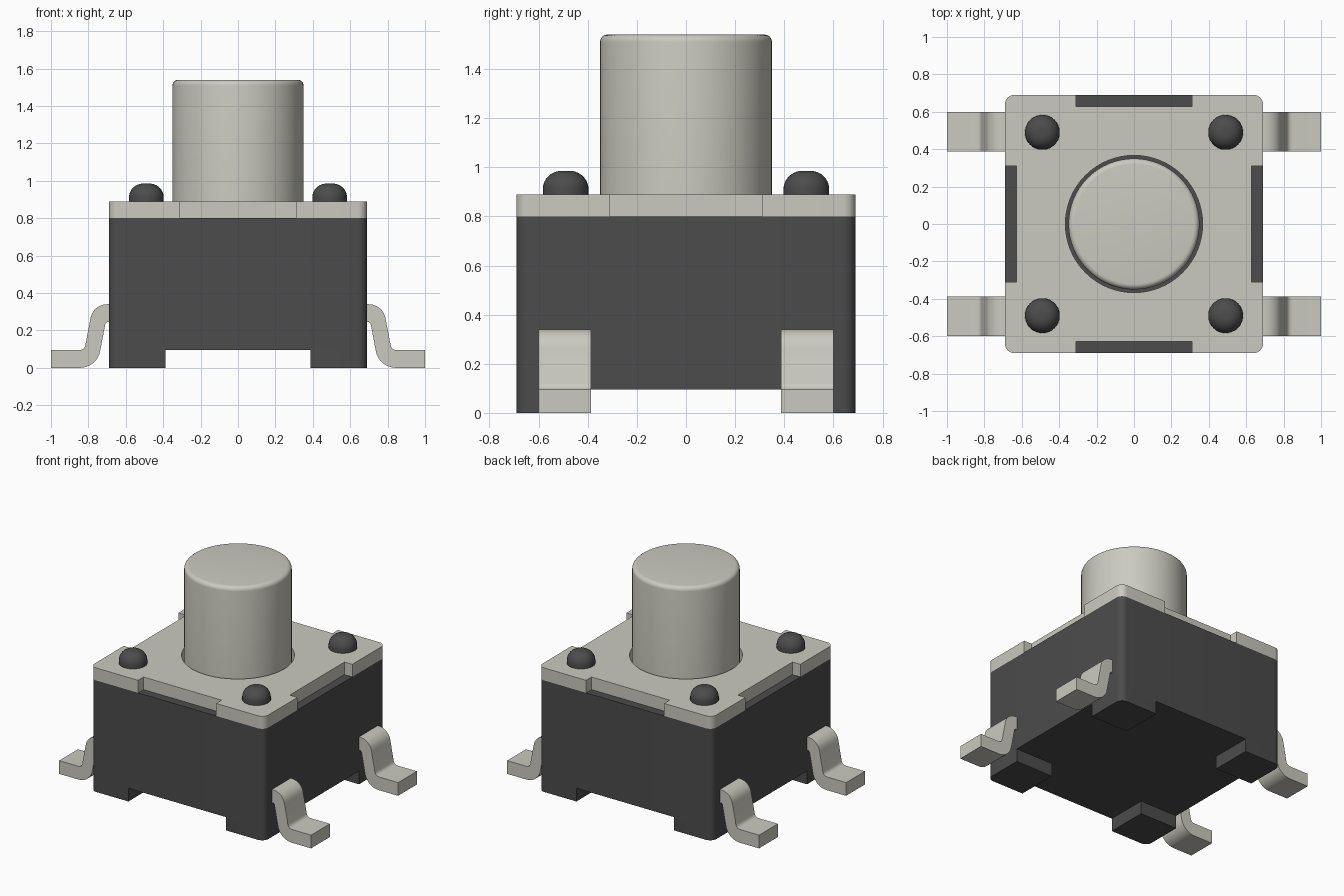
import bpy, bmesh, math
from mathutils import Matrix

if "Cube" in bpy.data.objects:
    bpy.data.objects.remove(bpy.data.objects["Cube"], do_unlink=True)


def material(name, rgb):
    m = bpy.data.materials.new(name)
    m.use_nodes = True
    m.diffuse_color = (*rgb, 1)
    m.node_tree.nodes["Principled BSDF"].inputs["Base Color"].default_value = (*rgb, 1)
    return m


METAL = material("warm grey metal", (0.60, 0.592, 0.525))
PLASTIC = material("dark plastic", (0.072, 0.072, 0.072))


def arc(cx, cy, r, a0, a1, n=8):
    """Points along a circular arc, angles in degrees."""
    angles = [math.radians(a0 + (a1 - a0) * i / n) for i in range(n + 1)]
    return [(cx + r * math.cos(a), cy + r * math.sin(a)) for a in angles]


def finish(name, bm, mat):
    bmesh.ops.recalc_face_normals(bm, faces=bm.faces[:])
    mesh = bpy.data.meshes.new(name)
    bm.to_mesh(mesh)
    bm.free()
    mesh.materials.append(mat)
    ob = bpy.data.objects.new(name, mesh)
    bpy.context.collection.objects.link(ob)
    bpy.ops.object.select_all(action="DESELECT")
    ob.select_set(True)
    bpy.context.view_layer.objects.active = ob
    bpy.ops.object.shade_smooth_by_angle(angle=math.radians(35))
    return ob


def prism(name, loops, z0, z1, mat, transform=Matrix()):
    """Extrude an outline (further loops are holes) from z0 to z1."""
    bm = bmesh.new()
    edges = []
    for loop in loops:
        vs = [bm.verts.new((x, y, z0)) for x, y in loop]
        if len(loops) == 1:
            bm.faces.new(vs)
        else:
            edges += [bm.edges.new((vs[i - 1], vs[i])) for i in range(len(vs))]
    if edges:
        bmesh.ops.triangle_fill(bm, edges=edges, use_beauty=True)
    ret = bmesh.ops.extrude_face_region(bm, geom=bm.faces[:], use_keep_orig=True)
    top = [g for g in ret["geom"] if isinstance(g, bmesh.types.BMVert)]
    bmesh.ops.translate(bm, verts=top, vec=(0, 0, z1 - z0))
    bmesh.ops.transform(bm, matrix=transform, verts=bm.verts[:])
    return finish(name, bm, mat)


def lathe(name, profile, mat, x=0, y=0, steps=64):
    """Revolve (radius, height) points about a vertical axis."""
    bm = bmesh.new()
    vs = [bm.verts.new((r, 0, z)) for r, z in profile]
    es = [bm.edges.new(p) for p in zip(vs, vs[1:])]
    bmesh.ops.spin(bm, geom=vs + es, cent=(0, 0, 0), axis=(0, 0, 1),
                   angle=math.tau, steps=steps)
    bmesh.ops.remove_doubles(bm, verts=bm.verts[:], dist=0.0005)
    bmesh.ops.translate(bm, verts=bm.verts[:], vec=(x, y, 0))
    return finish(name, bm, mat)


H, R = 0.69, 0.05             # half width and corner radius of the housing
C = H - R
CORNERS = [(sx, sy, ("front" if sy < 0 else "back") + ("_left" if sx > 0 else "_right"))
           for sx in (1, -1) for sy in (1, -1)]

# Housing block
outline = []
for k, (sx, sy) in enumerate([(1, 1), (-1, 1), (-1, -1), (1, -1)]):
    outline += arc(sx * C, sy * C, R, 90 * k, 90 * k + 90)
prism("housing", [outline], 0.095, 0.80, PLASTIC)

# Metal cover: notched on each side, with a round opening for the button
cover = []
for k in range(4):
    side = [(-0.31, -H), (-0.31, -0.628), (0.31, -0.628), (0.31, -H)]
    side += arc(C, -C, R, -90, 0)
    ca, sa = round(math.cos(k * math.pi / 2)), round(math.sin(k * math.pi / 2))
    cover += [(x * ca - y * sa, x * sa + y * ca) for x, y in side]
prism("cover_plate", [cover, arc(0, 0, 0.367, 0, 360, 64)[:-1]], 0.80, 0.89, METAL)

# Push button with a rounded rim
lathe("button", [(0, 0.79), (0.35, 0.79)] + arc(0.32, 1.51, 0.03, 0, 90, 6) + [(0, 1.54)], METAL)

# Bent terminal profile in x and height
leg = ([(0.68, 0.34)] + arc(0.70, 0.25, 0.09, 90, 8)
       + arc(0.846, 0.125, 0.03, 188, 270, 5)
       + [(1.0, 0.095), (1.0, 0.0)]
       + arc(0.845, 0.11, 0.11, 270, 188)
       + arc(0.695, 0.23, 0.015, 8, 90, 4) + [(0.68, 0.245)])
foot = [(0.387, 0.387), (H, 0.387)] + arc(C, C, R, 0, 90) + [(0.387, H)]
knob = [(0, 0.86), (0.093, 0.86)] + arc(0.018, 0.91, 0.075, 0, 90, 10) + [(0, 0.985)]

# Corner parts: standing feet, rivet knobs and terminals
for sx, sy, where in CORNERS:
    prism("foot_" + where, [foot], 0.0, 0.095, PLASTIC, Matrix.Diagonal((sx, sy, 1, 1)))
    lathe("knob_" + where, knob, PLASTIC, sx * 0.49, sy * 0.49, 32)
    upright = Matrix(((sx, 0, 0, 0), (0, 0, sy, 0), (0, 1, 0, 0), (0, 0, 0, 1)))
    prism("terminal_" + where, [leg], 0.387, 0.60, METAL, upright)
